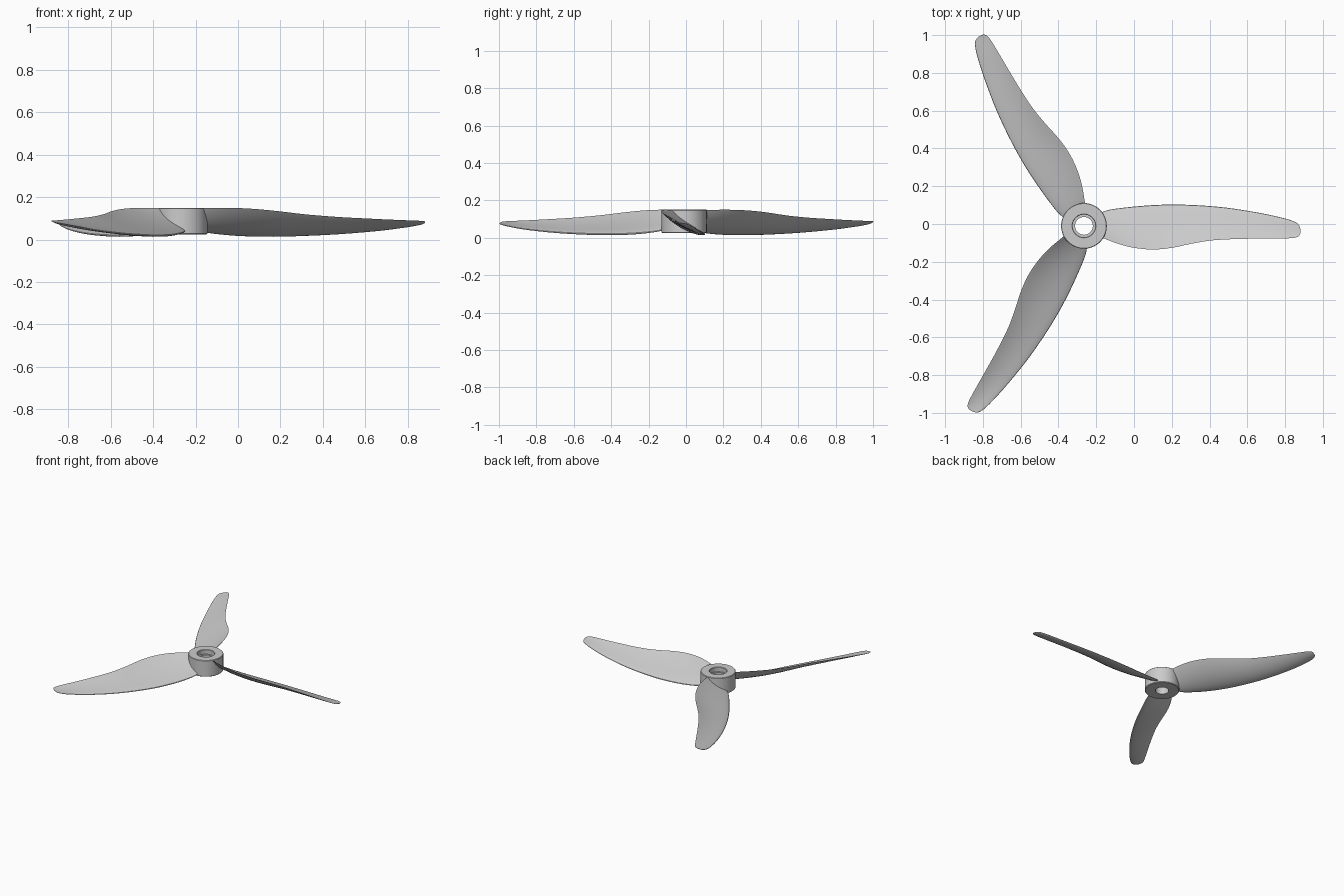
import bpy, bmesh, math
from mathutils import Vector, Matrix

if "Cube" in bpy.data.objects:
    bpy.data.objects.remove(bpy.data.objects["Cube"])

CENTRE = Vector((-0.265, -0.01, 0))

# Blade stations: x, trailing edge y and z, leading edge y and z
STATIONS = [
    (-0.19, -0.065, 0.147, 0.055, 0.045),
    (-0.14, -0.084, 0.149, 0.073, 0.033),
    (-0.08, -0.106, 0.150, 0.083, 0.026),
    (0.00, -0.126, 0.149, 0.092, 0.020),
    (0.10, -0.135, 0.143, 0.100, 0.017),
    (0.20, -0.126, 0.133, 0.103, 0.017),
    (0.30, -0.105, 0.121, 0.101, 0.020),
    (0.40, -0.088, 0.112, 0.095, 0.024),
    (0.50, -0.081, 0.105, 0.085, 0.030),
    (0.60, -0.078, 0.100, 0.070, 0.038),
    (0.70, -0.077, 0.095, 0.052, 0.048),
    (0.80, -0.076, 0.091, 0.029, 0.062),
    (0.85, -0.073, 0.089, 0.012, 0.071),
    (0.872, -0.064, 0.088, -0.004, 0.076),
    (0.881, -0.048, 0.086, -0.026, 0.080),
]


def to_object(name, bm):
    bmesh.ops.recalc_face_normals(bm, faces=bm.faces)
    mesh = bpy.data.meshes.new(name)
    bm.to_mesh(mesh)
    bm.free()
    obj = bpy.data.objects.new(name, mesh)
    bpy.context.collection.objects.link(obj)
    bpy.ops.object.select_all(action='DESELECT')
    obj.select_set(True)
    bpy.context.view_layer.objects.active = obj
    bpy.ops.object.shade_smooth_by_angle(angle=math.radians(35))
    return obj


def refine(rows, steps):
    """Catmull-Rom interpolation between the stations."""
    pts = [Vector(r) for r in rows]
    out = []
    for i in range(len(pts) - 1):
        a, b, c, d = (pts[max(0, min(len(pts) - 1, i + k))] for k in (-1, 0, 1, 2))
        for j in range(steps):
            t = j / steps
            out.append(0.5 * (2 * b + (c - a) * t + (2 * a - 5 * b + 4 * c - d) * t * t
                              + (3 * b - a - 3 * c + d) * t ** 3))
    return out + [pts[-1]]


def section(station, n=12, thick=0.10, camber=0.06):
    """Airfoil loop: hollow top face, bulging underside, round low edge."""
    x, yt, zt, yl, zl = station
    lead, trail = Vector((x, yl, zl)), Vector((x, yt, zt))
    chord = trail - lead
    normal = Vector((0, chord.z, -chord.y))
    loop = []
    for side in (1, -1):
        for i in range(n):
            k = i / n if side == 1 else 1 - i / n
            u = 0.5 * (1 - math.cos(math.pi * k))
            half = 5 * thick * (0.2969 * math.sqrt(u) - 0.126 * u - 0.3516 * u ** 2
                                + 0.2843 * u ** 3 - 0.1015 * u ** 4)
            off = -4 * camber * u * (1 - u) + side * half
            loop.append(lead + chord * u + normal * off - CENTRE)
    return loop


# Three blades
for k in range(3):
    bm = bmesh.new()
    rings = [[bm.verts.new(p) for p in section(s)] for s in refine(STATIONS, 3)]
    for a, b in zip(rings, rings[1:]):
        for i in range(len(a)):
            j = (i + 1) % len(a)
            bm.faces.new((a[i], a[j], b[j], b[i]))
    bm.faces.new(rings[0])
    bm.faces.new(rings[-1])
    bm.transform(Matrix.Translation(CENTRE) @ Matrix.Rotation(k * math.tau / 3, 4, 'Z'))
    to_object(f"blade_{k + 1}", bm)

# Hub: turned ring with a stepped bore
PROFILE = [(0.047, 0.025), (0.117, 0.025), (0.121, 0.029), (0.121, 0.147), (0.118, 0.150),
           (0.063, 0.150), (0.060, 0.147), (0.060, 0.115), (0.047, 0.115)]
SIDES = 64
bm = bmesh.new()
rings = []
for i in range(SIDES):
    a = i * math.tau / SIDES
    rings.append([bm.verts.new(CENTRE + Vector((r * math.cos(a), r * math.sin(a), z)))
                  for r, z in PROFILE])
for i in range(SIDES):
    a, b = rings[i], rings[(i + 1) % SIDES]
    for j in range(len(PROFILE)):
        m = (j + 1) % len(PROFILE)
        bm.faces.new((a[j], b[j], b[m], a[m]))
to_object("hub", bm)
